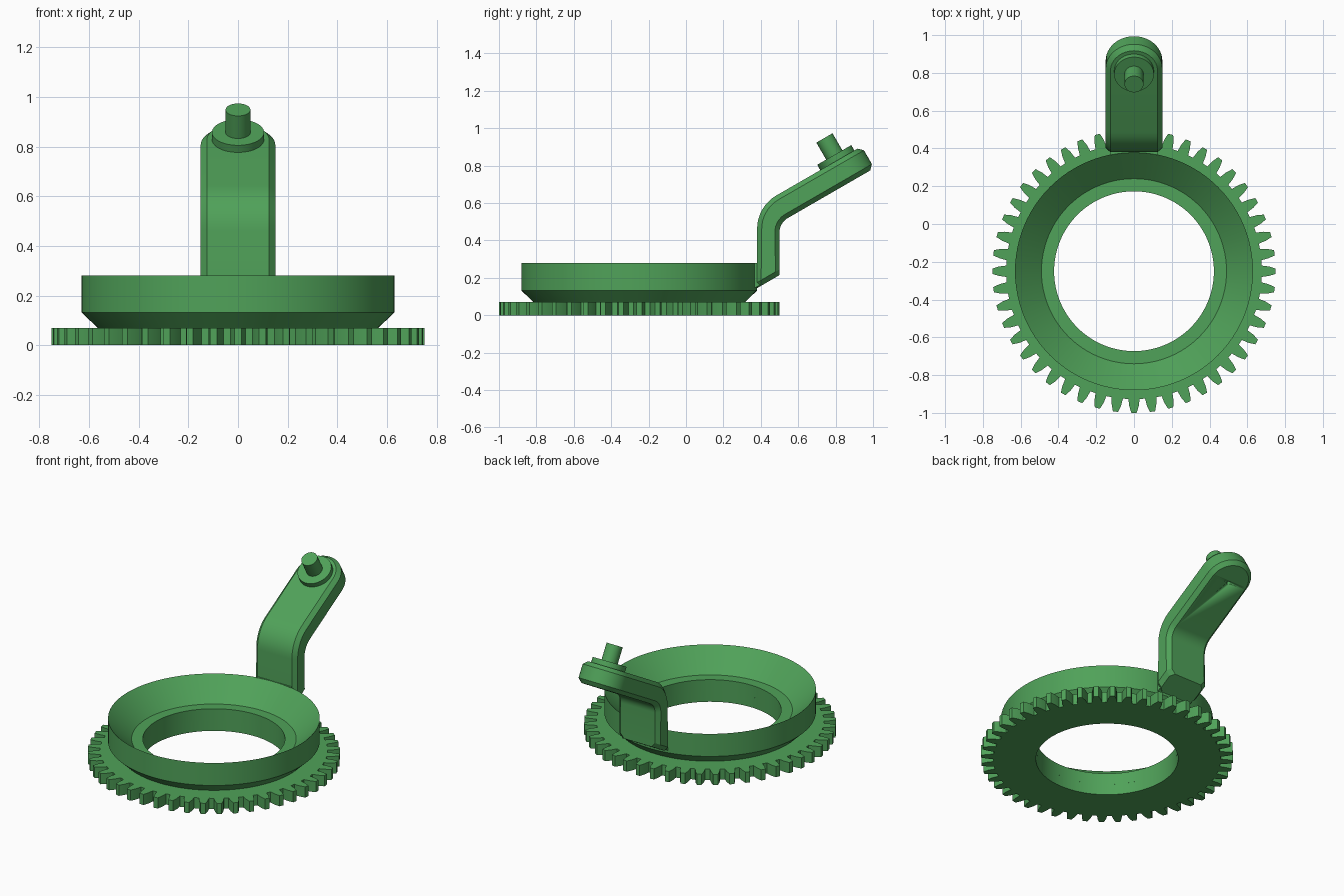
import bpy, bmesh, math
from mathutils import Vector, Matrix

if "Cube" in bpy.data.objects:
    bpy.data.objects.remove(bpy.data.objects["Cube"])

CY = -0.25                       # ring centre on y
HOLE = 0.423
C30, S30 = math.cos(math.pi / 6), 0.5

green = bpy.data.materials.new("green")
green.diffuse_color = (0.08, 0.36, 0.10, 1)
green.use_nodes = True
green.node_tree.nodes["Principled BSDF"].inputs["Base Color"].default_value = green.diffuse_color


def finish(name, bm, angle=25):
    bmesh.ops.remove_doubles(bm, verts=bm.verts, dist=1e-5)
    bmesh.ops.recalc_face_normals(bm, faces=bm.faces)
    me = bpy.data.meshes.new(name)
    bm.to_mesh(me)
    bm.free()
    ob = bpy.data.objects.new(name, me)
    bpy.context.collection.objects.link(ob)
    me.materials.append(green)
    bpy.ops.object.select_all(action='DESELECT')
    bpy.context.view_layer.objects.active = ob
    ob.select_set(True)
    bpy.ops.object.shade_smooth_by_angle(angle=math.radians(angle))
    return ob


def bridge(bm, a, b, closed=True):
    n = len(a)
    for i in range(n if closed else n - 1):
        j = (i + 1) % n
        bm.faces.new((a[i], a[j], b[j], b[i]))


def tilted(s, n):
    """Point (y, z) on the 30 degree arm: s along it, n across it."""
    return Vector((s * C30 - n * S30, s * S30 + n * C30))


# Toothed base ring
bm = bmesh.new()
TEETH = 48
tooth = [(0.677, -0.030), (0.715, -0.025), (0.75, -0.014),
         (0.75, 0.014), (0.715, 0.025), (0.677, 0.030)]
rings = [[], [], [], []]
for t in range(TEETH):
    for r, w in tooth:
        a = 2 * math.pi * t / TEETH + w / r
        for ring, (rad, z) in zip(rings, ((r, 0), (r, 0.07), (HOLE, 0.07), (HOLE, 0))):
            ring.append(bm.verts.new((rad * math.cos(a), CY + rad * math.sin(a), z)))
for k in range(4):
    bridge(bm, rings[k], rings[(k + 1) % 4])
finish("gear_ring", bm, 20)

# Flared bowl on top of the gear
bm = bmesh.new()
profile = [(HOLE, 0.07), (0.565, 0.07), (0.63, 0.132), (0.63, 0.28), (0.49, 0.145), (HOLE, 0.145)]
SEG = 96
loops = [[bm.verts.new((r * math.cos(2 * math.pi * i / SEG),
                        CY + r * math.sin(2 * math.pi * i / SEG), z))
          for i in range(SEG)] for r, z in profile]
for k in range(len(loops)):
    bridge(bm, loops[k], loops[(k + 1) % len(loops)])
finish("bowl_ring", bm)

# Bent arm: chamfered section swept through stations, rounded at the end
W, CH = 0.15, 0.025              # half width, chamfer
N0, N1 = 0.178, 0.313            # underside and upper side of the tilted part
S_END = 1.115                    # pin axis along the tilted part
stations = [(Vector((0.38, 0.145)), Vector((0.5, 0.215)), W - 0.025),
            (Vector((0.38, 0.175)), Vector((0.5, 0.245)), W)]
for k in range(9):
    a = math.radians(60) * k / 8
    d = Vector((-math.cos(a), math.sin(a)))
    stations.append((Vector((0.588, 0.461)) + d * 0.208, Vector((0.587, 0.444)) + d * 0.087, W))

bm = bmesh.new()
sections = []


def section(front, back, front_in, back_in, w, wi):
    d = (back - front).normalized() * CH
    pts = [(-wi, front_in), (wi, front_in), (w, front + d), (w, back - d),
           (wi, back_in), (-wi, back_in), (-w, back - d), (-w, front + d)]
    sections.append([bm.verts.new((x, p.x, p.y)) for x, p in pts])


for f, b, w in stations:
    section(f, b, f, b, w, w - CH)
for k in range(13):
    a = math.pi / 2 * k / 12
    s, si = S_END + W * math.sin(a), S_END + (W - CH) * math.sin(a)
    section(tilted(s, N1), tilted(s, N0), tilted(si, N1), tilted(si, N0),
            max(W * math.cos(a), 1e-7), max((W - CH) * math.cos(a), 1e-7))
for a, b in zip(sections, sections[1:]):
    bridge(bm, a, b)
bm.faces.new(sections[0])
bmesh.ops.remove_doubles(bm, verts=bm.verts, dist=1e-5)
bmesh.ops.dissolve_degenerate(bm, edges=bm.edges, dist=1e-5)
arm = finish("bent_arm", bm)

# Foot joining the arm to the curved bowl wall
bm = bmesh.new()
rows = [[], [], [], []]
for k in range(13):
    x = -0.125 + 0.25 * k / 12
    arc = lambda r: CY + math.sqrt(r * r - x * x)
    for row, (y, z) in zip(rows, ((arc(0.628), 0.28), (0.42, 0.28), (0.42, 0.172), (arc(0.615), 0.14))):
        row.append(bm.verts.new((x, y, z)))
for k in range(4):
    bridge(bm, rows[k], rows[(k + 1) % 4], False)
for i in (0, 12):
    bm.faces.new([row[i] for row in rows])
finish("arm_foot", bm)


# Washer and pin standing square to the tilted arm
def tilted_cylinder(name, radius, n0, n1, seg=48):
    p = tilted(S_END, (n0 + n1) / 2)
    bm = bmesh.new()
    bmesh.ops.create_cone(bm, cap_ends=True, segments=seg, radius1=radius, radius2=radius, depth=n1 - n0,
                          matrix=Matrix.Translation((0, p.x, p.y)) @ Matrix.Rotation(math.pi / 6, 4, 'X'))
    return finish(name, bm)


tilted_cylinder("washer", 0.105, N1 - 0.01, N1 + 0.033)
tilted_cylinder("pin", 0.05, N1 - 0.01, N1 + 0.138)

# Small hole under the arm end
cutter = tilted_cylinder("hole_cutter", 0.012, N0 - 0.05, N0 + 0.1, 16)
cutter.hide_render = True
cutter.hide_viewport = True
mod = arm.modifiers.new("hole", 'BOOLEAN')
mod.operation = 'DIFFERENCE'
mod.object = cutter
